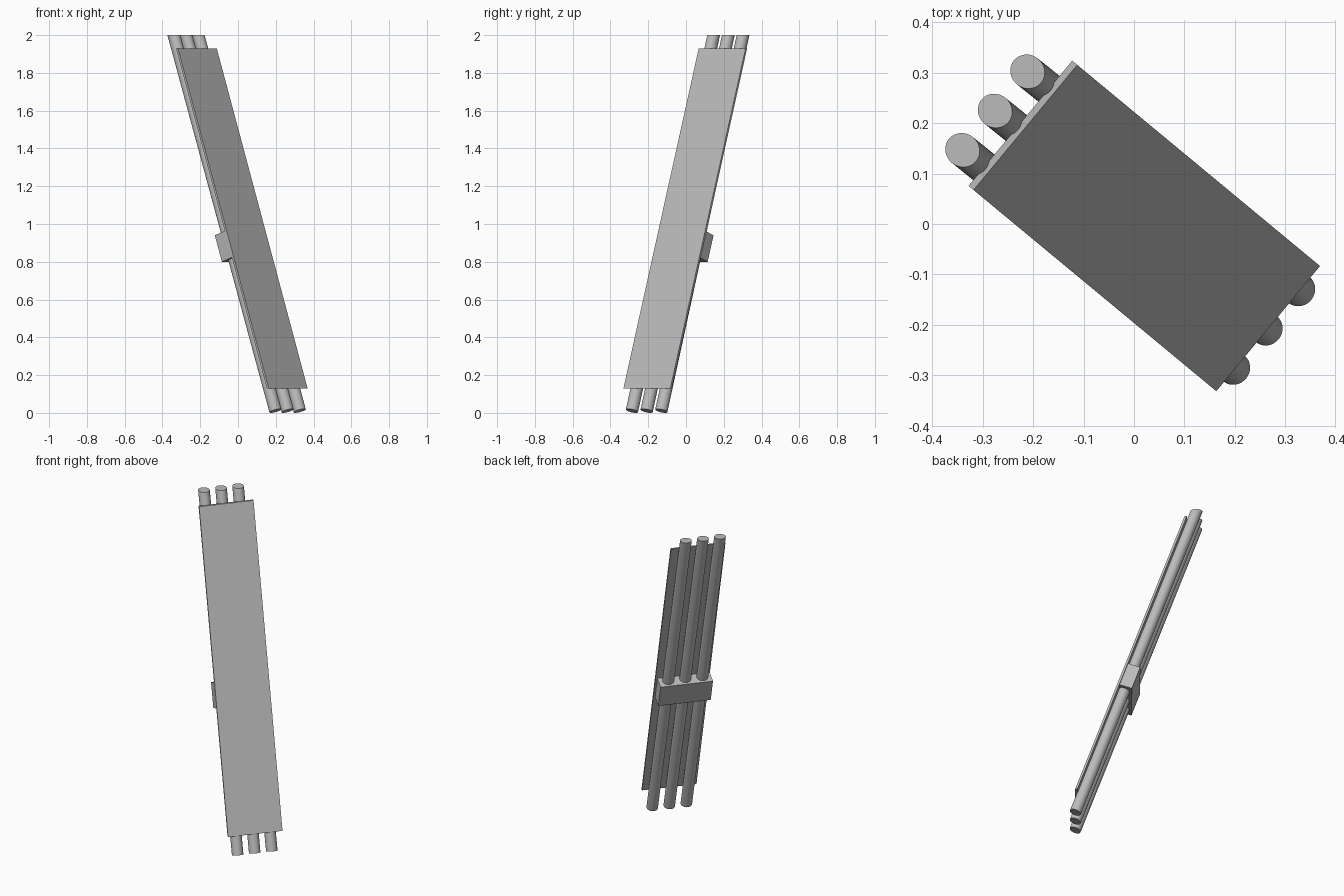
import bpy, bmesh
from mathutils import Vector

cube = bpy.data.objects.get("Cube")
if cube:
    bpy.data.objects.remove(cube)

# Lean frame: D runs down the slope in plan, U runs across the panel
D_DIR = Vector((0.77, -0.638, 0))
U_DIR = Vector((0.638, 0.77, 0))
SLOPE = 0.347
SQUARE = SLOPE / (1 + SLOPE ** 2)   # makes an end square to the leaning axis

grey = bpy.data.materials.new("mid_grey")
grey.use_nodes = True
COLOUR = (0.5, 0.5, 0.5, 1)
grey.diffuse_color = COLOUR
grey.node_tree.nodes["Principled BSDF"].inputs["Base Color"].default_value = COLOUR


def lean(d, u, z):
    """Place a point of the upright layout on the leaning axis."""
    return D_DIR * (d - SLOPE * z) + U_DIR * u + Vector((0, 0, z))


def finish(name, bm, smooth=False):
    bmesh.ops.recalc_face_normals(bm, faces=bm.faces)
    mesh = bpy.data.meshes.new(name)
    bm.to_mesh(mesh)
    bm.free()
    mesh.materials.append(grey)
    obj = bpy.data.objects.new(name, mesh)
    bpy.context.collection.objects.link(obj)
    if smooth:
        bpy.ops.object.select_all(action='DESELECT')
        obj.select_set(True)
        bpy.context.view_layer.objects.active = obj
        bpy.ops.object.shade_smooth_by_angle()


def slab(name, d_range, u_range, z_range, square=0):
    bm = bmesh.new()
    bmesh.ops.create_cube(bm, size=1)
    for v in bm.verts:
        d, u, z = (r[0] if c < 0 else r[1]
                   for c, r in zip(v.co, (d_range, u_range, z_range)))
        v.co = lean(d, u, z + square * (d - d_range[0]))
    finish(name, bm)


def pole(name, d, u_bottom, u_top, radius):
    bm = bmesh.new()
    bmesh.ops.create_cone(bm, cap_ends=True, segments=32,
                          radius1=radius, radius2=radius, depth=1)
    for v in bm.verts:
        off = v.co.x * (1 + SLOPE ** 2) ** 0.5
        if v.co.z > 0:      # level cut at the top
            v.co = lean(d + off, u_top + v.co.y, 2)
        else:               # square cut at the foot
            v.co = lean(d + off, u_bottom + v.co.y, 0.011 + SQUARE * off)
    finish(name, bm, smooth=True)


# Flat front panel
slab("panel", (0.369, 0.382), (-0.151, 0.171), (0.13, 1.93))

# Three poles behind the panel
for i, side in enumerate((-1, 0, 1)):
    pole(f"pole_{i + 1}", 0.339, 0.101 * side + 0.007, 0.101 * side - 0.003, 0.033)

# Clamp block holding the poles to the panel
slab("clamp_block", (0.291, 0.37), (-0.15, 0.16), (0.80, 0.94), SQUARE)
